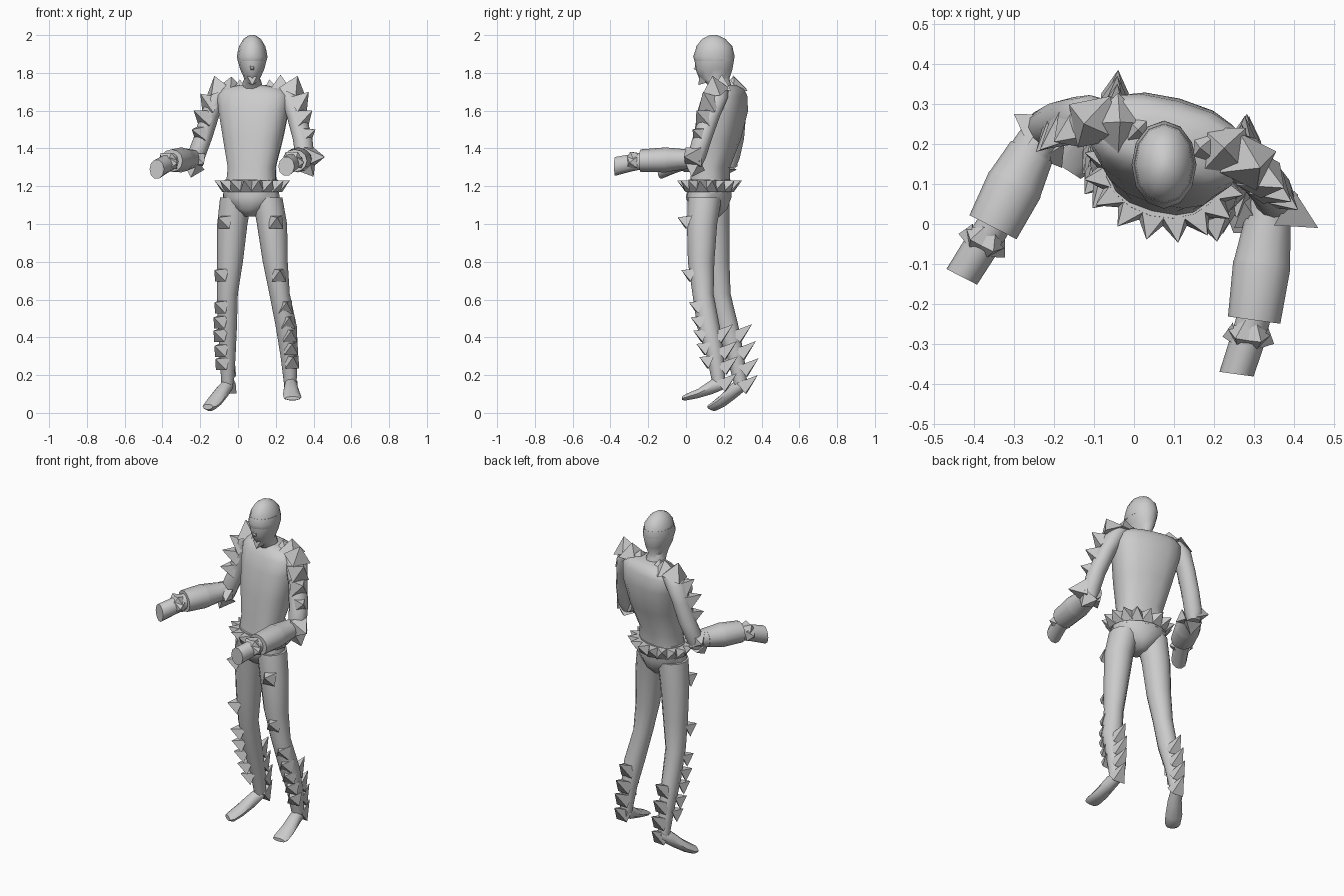
import bpy, math
from mathutils import Vector as V

X, Y, Z = V((1, 0, 0)), V((0, 1, 0)), V((0, 0, 1))


def make(name, verts, faces, smooth=None):
    me = bpy.data.meshes.new(name)
    me.from_pydata([tuple(v) for v in verts], [], faces)
    ob = bpy.data.objects.new(name, me)
    bpy.context.collection.objects.link(ob)
    if smooth:
        bpy.ops.object.select_all(action='DESELECT')
        ob.select_set(True)
        bpy.context.view_layer.objects.active = ob
        bpy.ops.object.shade_smooth_by_angle(angle=math.radians(smooth))
    return ob


def loft(name, rings, u=X, v=Y, n=12, power=1.0, smooth=45):
    """Skin rings (x, y, z, radius_u, radius_v); power < 1 squares them off."""
    def sp(t):
        return math.copysign(abs(t) ** power, t)
    verts, faces = [], []
    for x, y, z, ru, rv in rings:
        for i in range(n):
            a = 2 * math.pi * i / n
            verts.append(V((x, y, z)) + u * ru * sp(math.cos(a)) + v * rv * sp(math.sin(a)))
    for r in range(len(rings) - 1):
        for i in range(n):
            j = (i + 1) % n
            faces.append((r * n + i, r * n + j, (r + 1) * n + j, (r + 1) * n + i))
    faces.append(tuple(reversed(range(n))))
    faces.append(tuple(range(len(verts) - n, len(verts))))
    # flip when the rings run against u x v
    if u.cross(v).dot(V(rings[-1][:3]) - V(rings[0][:3])) < 0:
        faces = [f[::-1] for f in faces]
    return make(name, verts, faces, smooth)


def spikes(name, items):
    """Four-sided pyramids from (base, tip, half width)."""
    verts, faces = [], []
    for base, tip, w in items:
        base, tip = V(base), V(tip)
        q = (tip - base).to_track_quat('Z', 'Y')
        k = len(verts)
        for a, b in ((-1, -1), (1, -1), (1, 1), (-1, 1)):
            verts.append(base + q @ V((a * w, b * w, 0)))
        verts.append(tip)
        faces += [(k + i, k + (i + 1) % 4, k + 4) for i in range(4)]
        faces.append((k + 3, k + 2, k + 1, k))
    return make(name, verts, faces)


# torso, turned so its +x shoulder leads
yaw = math.radians(-15)
TU, TV = V((math.cos(yaw), math.sin(yaw), 0)), V((-math.sin(yaw), math.cos(yaw), 0))
loft("torso", [(.07, .125, 1.2, .135, .1), (.073, .132, 1.3, .128, .095),
               (.08, .165, 1.45, .16, .118), (.083, .195, 1.6, .19, .122),
               (.083, .205, 1.68, .2, .105), (.08, .21, 1.715, .17, .085),
               (.078, .205, 1.735, .07, .06)], TU, TV, 16, .8)
loft("belt", [(.07, .125, 1.165, .15, .112), (.07, .125, 1.235, .145, .108)], TU, TV, 16)
loft("trunks", [(.07, .125, 1.04, .035, .055), (.07, .12, 1.08, .09, .1),
                (.07, .12, 1.14, .155, .118), (.07, .125, 1.2, .15, .112)], TU, TV, 14)
belt = []
for i in range(16):
    a = 2 * math.pi * i / 16
    d = TU * math.cos(a) + TV * math.sin(a)
    b = V((.075, .125, 1.2)) + TU * .14 * math.cos(a) + TV * .105 * math.sin(a)
    belt.append((b, b + d * .065 + Z * .03, .035))
spikes("belt_spikes", belt)

# head with neck, brow band and nose
loft("head", [(.075, .19, 1.7, .055, .055), (.075, .17, 1.75, .05, .065),
              (.075, .15, 1.77, .042, .08), (.075, .148, 1.82, .064, .098),
              (.075, .15, 1.88, .08, .106), (.075, .15, 1.94, .07, .096),
              (.075, .147, 1.98, .046, .062), (.075, .145, 2.0, .015, .02)])
loft("brow", [(.075, .148, 1.862, .076, .102), (.075, .148, 1.885, .081, .11),
              (.075, .15, 1.92, .075, .1)])
spikes("nose_and_chin", [((.075, .07, 1.83), (.075, .038, 1.82), .02),
                         ((.075, .09, 1.765), (.075, .065, 1.735), .025)])

# legs
loft("left_leg", [(.155, .1, 1.14, .08, .09), (.18, .085, 1.0, .08, .08),
                  (.197, .08, .8, .066, .07), (.22, .09, .63, .054, .056),
                  (.257, .12, .45, .056, .06), (.27, .155, .3, .045, .046),
                  (.277, .175, .15, .033, .034)])
loft("right_leg", [(-.01, .14, 1.14, .085, .09), (-.03, .15, 1.0, .08, .08),
                   (-.042, .16, .8, .068, .07), (-.056, .178, .63, .055, .058),
                   (-.056, .22, .45, .05, .06), (-.055, .262, .3, .042, .046),
                   (-.055, .29, .15, .033, .035)])
# feet
loft("left_foot", [(.276, .208, .155, .028, .028), (.28, .14, .14, .036, .042),
                   (.284, .065, .103, .045, .026), (.288, 0, .083, .048, .018),
                   (.288, -.022, .077, .04, .01)], X, Z, 10)
loft("right_foot", [(-.045, .315, .155, .03, .032), (-.08, .25, .115, .038, .045),
                    (-.12, .195, .065, .046, .034), (-.148, .15, .036, .043, .026),
                    (-.16, .13, .032, .032, .014)], V((.84, -.54, 0)), Z, 10)

# upper arms
loft("left_upper_arm", [(.24, .175, 1.715, .05, .05), (.275, .16, 1.67, .06, .062),
                        (.31, .125, 1.57, .052, .055), (.342, .085, 1.45, .052, .052),
                        (.355, .055, 1.35, .05, .05), (.35, .045, 1.3, .035, .035)])
loft("right_upper_arm", [(-.07, .255, 1.715, .05, .05), (-.11, .26, 1.67, .06, .062),
                         (-.15, .262, 1.57, .05, .055), (-.188, .255, 1.45, .05, .052),
                         (-.225, .235, 1.35, .05, .05), (-.23, .23, 1.3, .035, .035)])


def forearm(side, elbow, wrist, fist):
    """Stepped gauntlet, fist and the spikes at the cuff."""
    e, w, f = V(elbow), V(wrist), V(fist)
    d = (w - e).normalized()
    u = d.cross(Z).normalized()

    def ring(p, a, b):
        return (*p, a, b)
    loft(side + "_forearm", [ring(e - d * .03, .045, .045), ring(e.lerp(w, .3), .06, .056)], u, Z)
    loft(side + "_gauntlet", [ring(e.lerp(w, .15), .058, .052), ring(e.lerp(w, .5), .07, .064),
                              ring(e.lerp(w, .53), .072, .066), ring(w, .066, .06)], u, Z)
    loft(side + "_fist", [ring(w - d * .02, .042, .045), ring(w.lerp(f, .4), .044, .048),
                          ring(f, .043, .052)], u, Z, 10)
    c = w.lerp(f, .3)
    items = []
    for a in (0, 60, 120, 180):
        o = u * math.cos(math.radians(a)) + Z * math.sin(math.radians(a))
        items.append((c + o * .035, c + o * .065 + d * .01, .03))
    spikes(side + "_cuff_spikes", items)


forearm("left", (.34, .05, 1.345), (.3, -.24, 1.335), (.256, -.375, 1.305))
forearm("right", (-.238, .215, 1.345), (-.352, -.008, 1.335), (-.43, -.132, 1.29))

# shoulder and elbow spikes
spikes("left_arm_spikes", [
    ((.175, .19, 1.71), (.165, .19, 1.765), .04), ((.225, .185, 1.71), (.225, .19, 1.79), .055),
    ((.285, .155, 1.7), (.315, .14, 1.785), .055), ((.31, .125, 1.63), (.375, .09, 1.7), .05),
    ((.33, .1, 1.56), (.393, .055, 1.6), .045), ((.35, .08, 1.47), (.41, .035, 1.5), .04),
    ((.375, .04, 1.355), (.46, -.01, 1.355), .05), ((.36, .045, 1.31), (.4, .03, 1.25), .045),
    ((.31, .03, 1.34), (.25, -.01, 1.31), .04)])
spikes("right_arm_spikes", [
    ((.01, .235, 1.71), (.01, .235, 1.765), .04), ((-.04, .25, 1.71), (-.035, .255, 1.78), .055),
    ((-.1, .255, 1.7), (-.125, .25, 1.785), .055), ((-.135, .25, 1.63), (-.2, .205, 1.69), .05),
    ((-.165, .245, 1.56), (-.235, .185, 1.6), .045), ((-.19, .235, 1.48), (-.245, .18, 1.5), .04),
    ((-.24, .235, 1.35), (-.3, .275, 1.35), .045), ((-.235, .215, 1.31), (-.25, .18, 1.245), .045),
    ((-.21, .19, 1.34), (-.18, .14, 1.32), .035)])


# leg spikes: front row then calf row, tips tilted upward
def leg_spikes(name, front, calf, fdir, bdir):
    items = [(p, V(p) + fdir * .06 + Z * .025, .037) for p in front]
    items += [(p, V(p) + bdir * .085 + Z * .07, .036) for p in calf]
    spikes(name, items)


leg_spikes("left_leg_spikes",
           [(.2, .015, 1.01), (.215, .035, .73), (.25, .075, .56), (.265, .085, .48),
            (.275, .098, .41), (.28, .115, .34), (.285, .13, .27)],
           [(.262, .165, .4), (.27, .185, .31), (.275, .19, .23), (.28, .185, .14)],
           V((.12, -.99, 0)), V((.08, 1, 0)))
leg_spikes("right_leg_spikes",
           [(-.065, .085, 1.01), (-.085, .12, .73), (-.085, .15, .56), (-.09, .17, .48),
            (-.09, .19, .41), (-.085, .215, .33), (-.08, .24, .26)],
           [(-.05, .265, .4), (-.05, .285, .31), (-.048, .3, .22), (-.046, .295, .13)],
           V((-.65, -.76, 0)), V((.1, 1, 0)))
